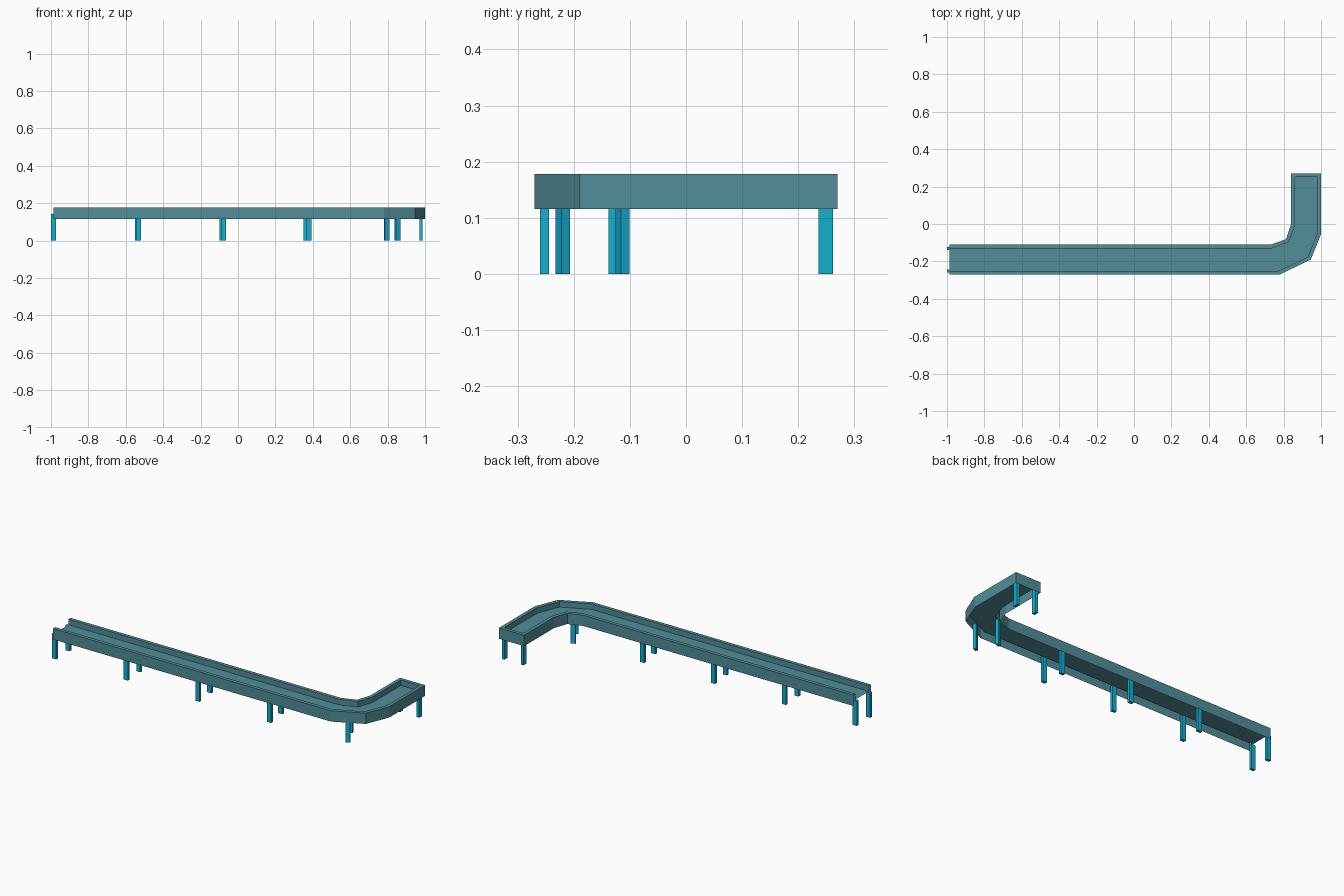
import bpy, bmesh, math
from mathutils import Vector, Matrix

if "Cube" in bpy.data.objects:
    bpy.data.objects.remove(bpy.data.objects["Cube"])


def material(name, col):
    m = bpy.data.materials.new(name)
    m.diffuse_color = (*col, 1)
    m.use_nodes = True
    m.node_tree.nodes["Principled BSDF"].inputs["Base Color"].default_value = m.diffuse_color
    return m


teal = material("dull teal", (0.085, 0.27, 0.315))
cyan = material("bright cyan", (0.007, 0.42, 0.63))
Z_LOW, Z_BELT, Z_TOP = 0.116, 0.146, 0.178
LIP = 0.125  # lip width as a fraction of the channel width


def finish(name, bm, mat):
    me = bpy.data.meshes.new(name)
    bm.to_mesh(me)
    bm.free()
    me.materials.append(mat)
    ob = bpy.data.objects.new(name, me)
    bpy.context.collection.objects.link(ob)
    return ob


# Conveyor channel: open-bottomed profile swept through outer/inner stations
stations = [((-0.987, -0.27), (-0.987, -0.11)),
            ((0.78, -0.27), (0.73, -0.11)),
            ((0.945, -0.19), (0.812, -0.082)),
            ((1.0, -0.055), (0.84, 0.0)),
            ((1.0, 0.25), (0.84, 0.25)),
            ((1.0, 0.27), (0.84, 0.27))]
profile = [(0, Z_LOW), (0, Z_TOP), (LIP, Z_TOP), (LIP, Z_BELT),
           (1 - LIP, Z_BELT), (1 - LIP, Z_TOP), (1, Z_TOP), (1, Z_LOW)]
bm = bmesh.new()
rings = []
for o, i in stations:
    o, i = Vector(o), Vector(i)
    rings.append([bm.verts.new((*o.lerp(i, t), z)) for t, z in profile])
for k in range(len(rings) - 2):
    a, b = rings[k], rings[k + 1]
    for j in range(7):
        bm.faces.new((a[j], b[j], b[j + 1], a[j + 1]))
# closed end: raised lip, inner stop and outer wall
a, b = rings[4], rings[5]
for j, n in ((0, 1), (1, 2), (2, 5), (5, 6), (6, 7)):
    bm.faces.new((a[j], b[j], b[n], a[n]))
bm.faces.new((a[2], a[5], a[4], a[3]))
bm.faces.new((b[0], b[7], b[6], b[5], b[2], b[1]))
bmesh.ops.delete(bm, geom=[v for v in bm.verts if not v.link_faces], context='VERTS')
finish("conveyor_channel", bm, teal)


# Legs: flat bars, long side along the track
def leg(name, x, y, angle):
    bm = bmesh.new()
    h = Z_BELT - 0.003
    mat = (Matrix.Translation((x, y, h / 2)) @ Matrix.Rotation(math.radians(angle), 4, 'Z')
           @ Matrix.Diagonal((0.026, 0.016, h, 1)))
    bmesh.ops.create_cube(bm, size=1, matrix=mat)
    finish(name, bm, cyan)


for n in range(4):
    leg(f"outer_leg_{n + 1}", -0.987 + 0.4555 * n, -0.252, 0)
    leg(f"inner_leg_{n + 1}", -0.987 + 0.4505 * n, -0.13, 0)
leg("outer_bend_leg", 0.853, -0.22, 26)
leg("inner_bend_leg", 0.795, -0.113, 22)
leg("outer_end_leg", 0.979, 0.249, 88)
leg("inner_end_leg", 0.858, 0.249, 88)
